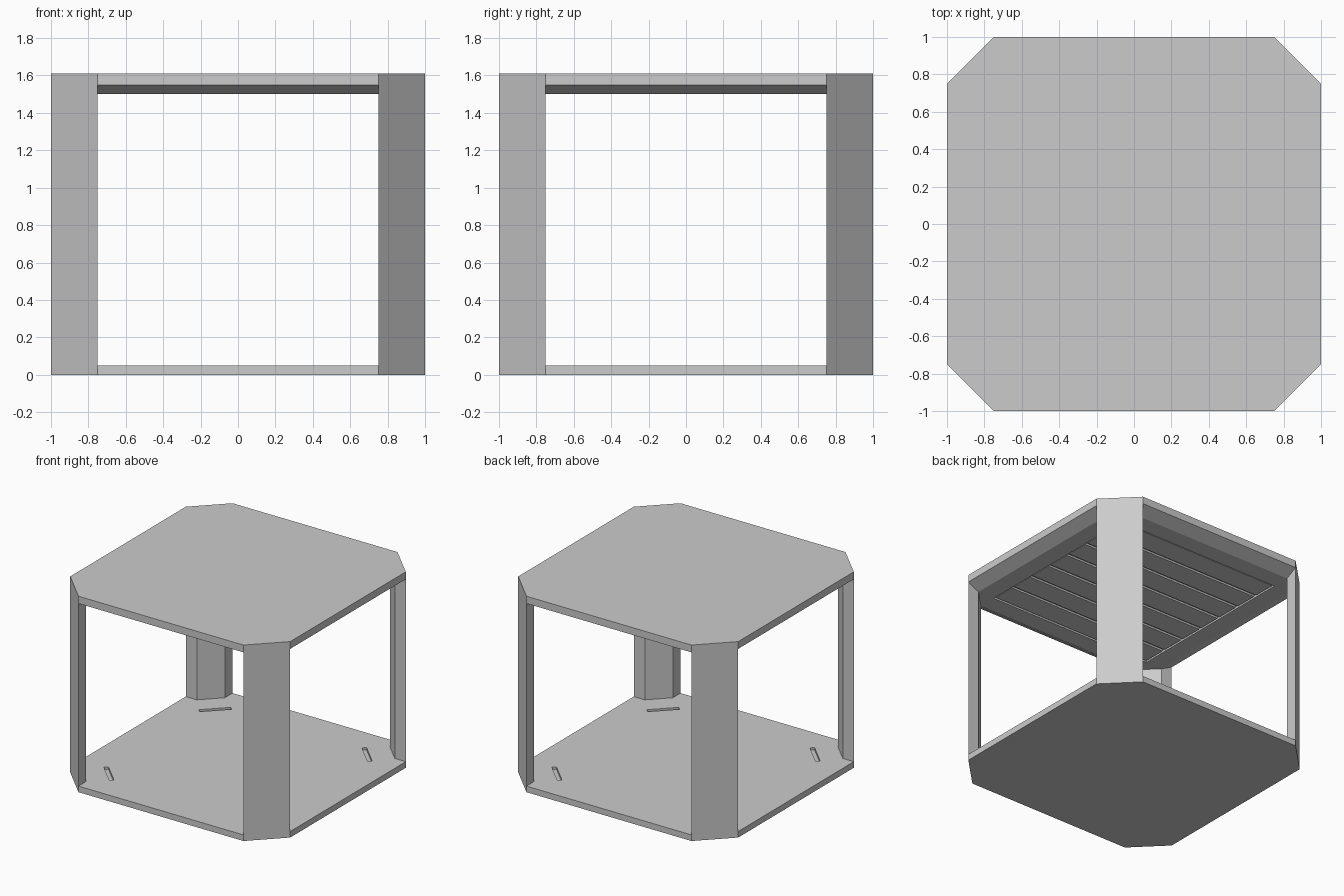
import bpy, bmesh, math
from mathutils import Matrix

if "Cube" in bpy.data.objects:
    bpy.data.objects.remove(bpy.data.objects["Cube"])


def make_object(name, bm):
    bmesh.ops.recalc_face_normals(bm, faces=bm.faces)
    mesh = bpy.data.meshes.new(name)
    bm.to_mesh(mesh)
    bm.free()
    obj = bpy.data.objects.new(name, mesh)
    bpy.context.collection.objects.link(obj)
    return obj


def loft(name, layers):
    """Closed solid through a stack of (outline, z) layers."""
    bm = bmesh.new()
    rings = [[bm.verts.new((x, y, z)) for x, y in pts] for pts, z in layers]
    for a, b in zip(rings, rings[1:]):
        for i in range(len(a)):
            j = (i + 1) % len(a)
            bm.faces.new((a[i], a[j], b[j], b[i]))
    bm.faces.new(rings[0][::-1])
    bm.faces.new(rings[-1])
    return make_object(name, bm)


def add_box(bm, centre, size, angle=0.0):
    m = (Matrix.Translation(centre) @ Matrix.Rotation(angle, 4, 'Z')
         @ Matrix.Diagonal((*size, 1)))
    bmesh.ops.create_cube(bm, size=1, matrix=m)


def cut(target, cutter):
    mod = target.modifiers.new("cut", 'BOOLEAN')
    mod.operation = 'DIFFERENCE'
    mod.solver = 'EXACT'
    mod.object = cutter
    cutter.hide_render = True
    bpy.context.view_layer.objects.active = target
    bpy.ops.object.modifier_apply(modifier=mod.name)
    bpy.data.objects.remove(cutter)


def octagon(r, c=0.75):
    return [(r, -c), (r, c), (c, r), (-c, r), (-r, c), (-r, -c), (-c, -r), (c, -r)]


# Base plate with a diagonal slot near each corner
base = loft("base_plate", [(octagon(1), 0), (octagon(1), 0.05)])
bm = bmesh.new()
for sx in (-1, 1):
    for sy in (-1, 1):
        add_box(bm, (0.69 * sx, 0.69 * sy, 0.05), (0.24, 0.035, 0.04),
                -sx * sy * math.pi / 4)
cut(base, make_object("slot_cutter", bm))

# Roof plate: straight rim, bevelled underside, recessed ceiling panel
roof = loft("roof_plate", [(octagon(0.9), 1.5), (octagon(1), 1.55), (octagon(1), 1.61)])
bm = bmesh.new()
add_box(bm, (0, 0, 1.5), (1.5, 1.5, 0.04))
cut(roof, make_object("recess_cutter", bm))

# Ceiling slats running left to right inside the recess
count, pitch = 7, 1.5 / 7
bm = bmesh.new()
for i in range(count):
    add_box(bm, (0, (i - (count - 1) / 2) * pitch, 1.5125), (1.48, pitch - 0.025, 0.015))
make_object("ceiling_slats", bm)

# Four corner posts
profile = [(1, 0.75), (0.75, 1), (0.75, 0.9), (0.9, 0.75)]
for sx, side in ((-1, "left"), (1, "right")):
    for sy, end in ((-1, "front"), (1, "back")):
        pts = [(x * sx, y * sy) for x, y in profile]
        loft(f"post_{end}_{side}", [(pts, 0.05), (pts, 1.55)])

# Fill above each post where the roof bevel tucks under would leave a gap
for sx, side in ((-1, "left"), (1, "right")):
    for sy, end in ((-1, "front"), (1, "back")):
        break
